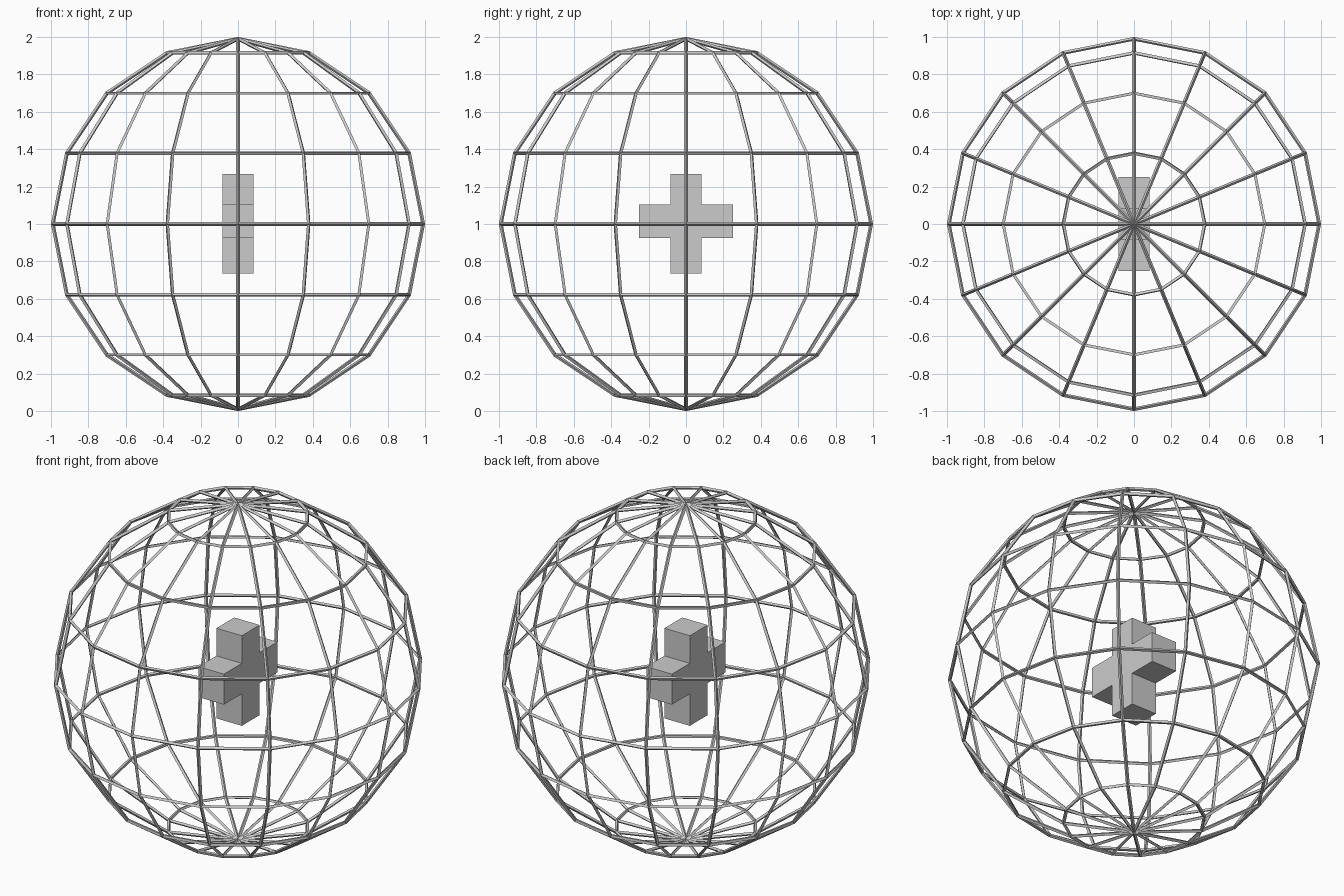
import bpy, bmesh

if "Cube" in bpy.data.objects:
    bpy.data.objects.remove(bpy.data.objects["Cube"])

# Spherical cage: low-poly UV sphere turned into square struts
bpy.ops.mesh.primitive_uv_sphere_add(segments=16, ring_count=8, radius=0.99, location=(0, 0, 1))
cage = bpy.context.object
cage.name = "wire_cage"
wire = cage.modifiers.new("struts", 'WIREFRAME')
wire.thickness = 0.02
wire.offset = 0
wire.use_even_offset = True

# Floating cross in the middle: profile in the YZ plane, extruded along X
W, ARM, DEPTH = 0.083, 0.25, 0.083
Z_LOW, Z_HIGH, ARM_LOW, ARM_HIGH = 0.736, 1.268, 0.925, 1.105
half = [(W, Z_LOW), (W, ARM_LOW), (ARM, ARM_LOW), (ARM, ARM_HIGH), (W, ARM_HIGH), (W, Z_HIGH)]
profile = half + [(-y, z) for y, z in reversed(half)]

bm = bmesh.new()
face = bm.faces.new([bm.verts.new((-DEPTH, y, z)) for y, z in profile])
ext = bmesh.ops.extrude_face_region(bm, geom=[face], use_keep_orig=True)
moved = [g for g in ext["geom"] if isinstance(g, bmesh.types.BMVert)]
bmesh.ops.translate(bm, verts=moved, vec=(2 * DEPTH, 0, 0))
bmesh.ops.recalc_face_normals(bm, faces=bm.faces)
mesh = bpy.data.meshes.new("center_cross")
bm.to_mesh(mesh)
bm.free()
bpy.context.collection.objects.link(bpy.data.objects.new("center_cross", mesh))
